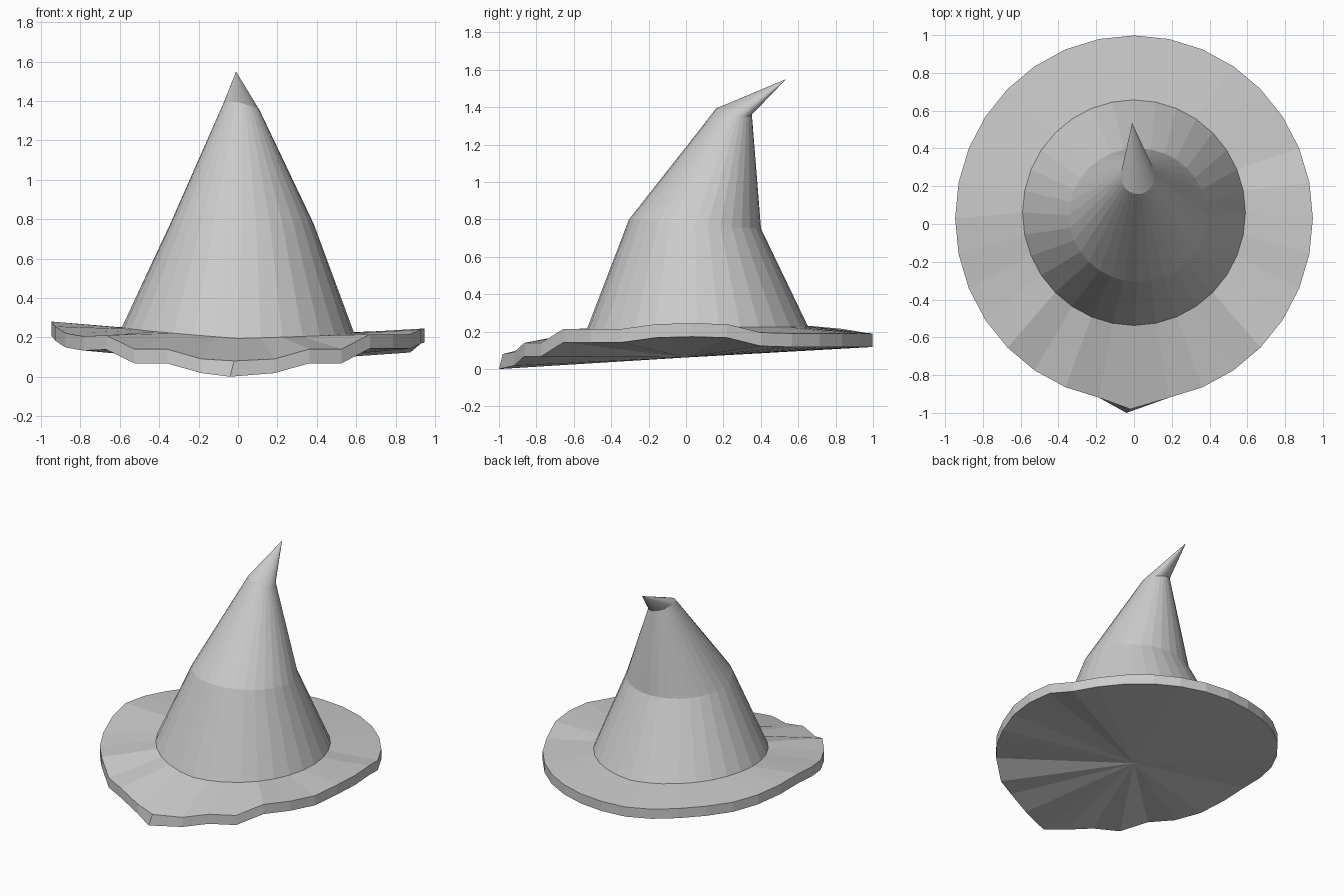
import bpy, bmesh
from math import sin, cos, pi

if "Cube" in bpy.data.objects:
    bpy.data.objects.remove(bpy.data.objects["Cube"])

N = 32


def ring(bm, cx, cy, rx, ry, height):
    """Elliptical loop starting at the front; height(x, y, i) gives z."""
    out = []
    for i in range(N):
        a = 2 * pi * i / N
        x, y = cx + rx * sin(a), cy - ry * cos(a)
        out.append(bm.verts.new((x, y, height(x, y, i))))
    return out


def bridge(bm, lower, upper):
    for i in range(N):
        j = (i + 1) % N
        bm.faces.new((lower[i], lower[j], upper[j], upper[i]))


def fan(bm, loop, point):
    v = bm.verts.new(point)
    for i in range(N):
        bm.faces.new((loop[i], loop[(i + 1) % N], v))


def finish(bm, name):
    bmesh.ops.recalc_face_normals(bm, faces=bm.faces[:])
    mesh = bpy.data.meshes.new(name)
    bm.to_mesh(mesh)
    bm.free()
    ob = bpy.data.objects.new(name, mesh)
    bpy.context.collection.objects.link(ob)


def base_z(x, y, i=0):
    return 0.205 - 0.025 * x + 0.02 * y + 0.05 * abs(x)


# Wavy brim: rim heights from the front, round the right side, to the back and left
right = [.08, .09, .14, .14, .215, .215, .215, .24, .245, .24,
         .195, .19, .19, .19, .19, .19, .19]
left = [.19, .2, .215, .225, .23, .245, .265, .28, .255, .22,
        .205, .21, .14, .14, .09]
rim = right + left
bm = bmesh.new()
bottom = ring(bm, 0, .03, .947, .968, lambda x, y, i: rim[i] - .072)
top = ring(bm, 0, .03, .947, .968, lambda x, y, i: rim[i])
inner = ring(bm, 0, .06, .585, .592, base_z)
# Pulled-out point at the front
bottom[0].co = (-.04, -1.0, 0)
top[0].co = (-.02, -.98, .08)
bridge(bm, bottom, top)
bridge(bm, top, inner)
fan(bm, bottom, (0, 0, .062))
finish(bm, "brim")

# Bent crown with a drooping tip
bm = bmesh.new()
base = ring(bm, 0, .06, .59, .597, base_z)
mid = ring(bm, .02, .048, .365, .353, lambda x, y, i: .775 - .07 * (y - .048))
neck = ring(bm, .02, .255, .09, .097,
            lambda x, y, i: 1.375 - .25 * (x - .02) - .13 * (y - .255))
bridge(bm, base, mid)
bridge(bm, mid, neck)
fan(bm, neck, (-.01, .535, 1.55))
finish(bm, "crown")
